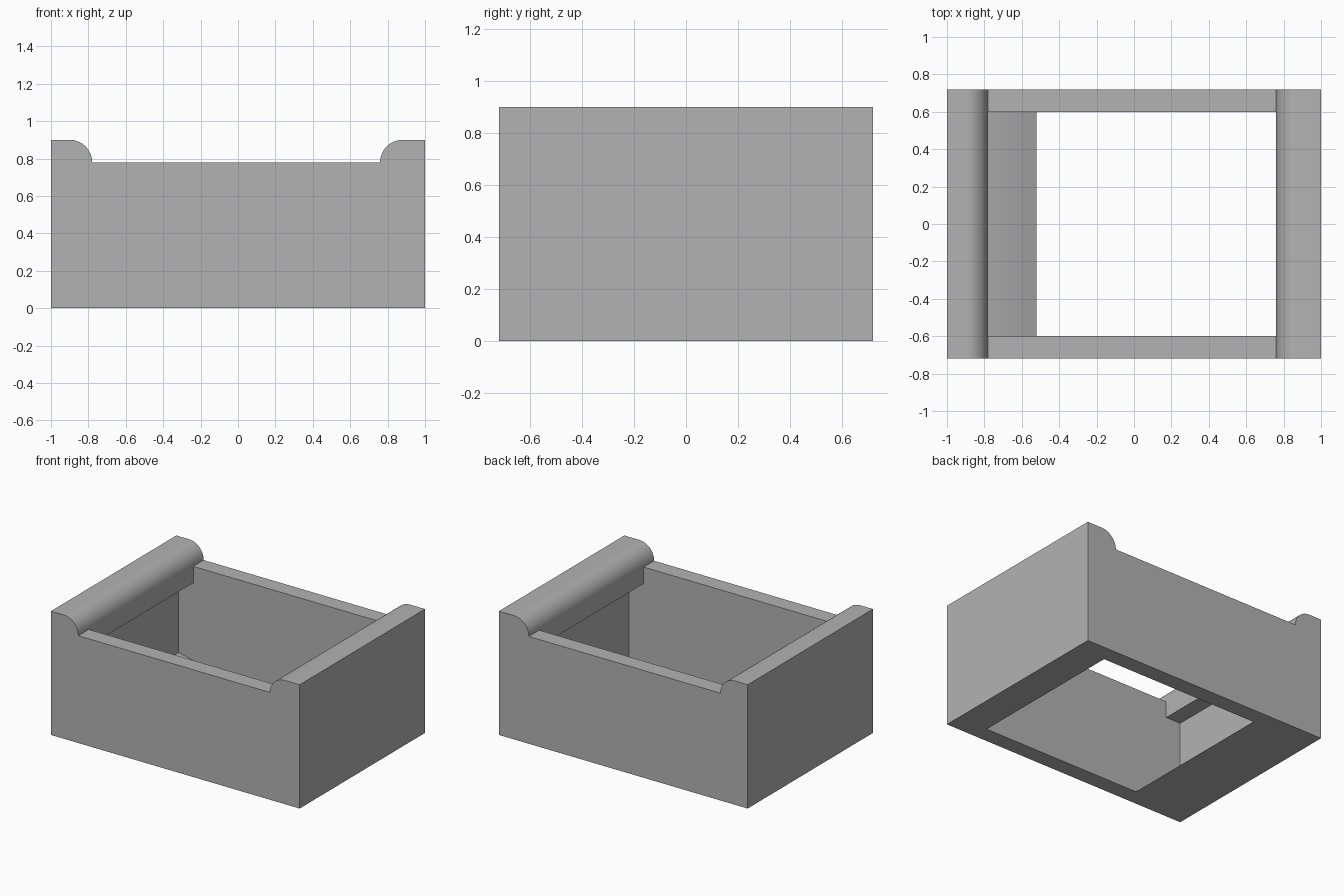
import bpy, bmesh, math

if "Cube" in bpy.data.objects:
    bpy.data.objects.remove(bpy.data.objects["Cube"], do_unlink=True)

grey = bpy.data.materials.new("plain grey")
grey.use_nodes = True
colour = (0.45, 0.45, 0.45, 1)
grey.diffuse_color = colour
grey.node_tree.nodes["Principled BSDF"].inputs["Base Color"].default_value = colour

OUT, IN = 0.72, 0.6          # half depth outside and inside
TOP, RIM, UNDER = 0.9, 0.78, 0.66
R = 0.12                     # lip radius and wall thickness
LEFT, RIGHT = -0.9, 0.88     # lip centres, also the cavity end walls
HOLE_L, HOLE_R = -0.52, 0.76  # bottom opening


def lip(cx, side):
    """Quarter round from the flat top down to the rim."""
    steps = 16
    return [(cx + side * R * math.sin(a), RIM + R * math.cos(a))
            for a in (math.pi / 2 * i / steps for i in range(steps + 1))]


def ramp(x0, z0, x1, bulge):
    """Gently bowed floor falling to the bottom opening."""
    steps = 10
    return [(x0 + (x1 - x0) * t, z0 * (1 - t) + bulge * 4 * t * (1 - t))
            for t in (i / steps for i in range(steps + 1))]


bm = bmesh.new()


def strip(path, y0, y1):
    for (xa, za), (xb, zb) in zip(path, path[1:]):
        bm.faces.new([bm.verts.new(p) for p in
                      ((xa, y0, za), (xb, y0, zb), (xb, y1, zb), (xa, y1, za))])


def cap(path, y):
    bm.faces.new([bm.verts.new((x, y, z)) for x, z in path])


# section outlines, both running from the rim to the bottom opening
left_out = lip(LEFT, 1)[::-1] + [(-1, TOP), (-1, 0), (HOLE_L, 0)]
right_out = lip(RIGHT, -1)[::-1] + [(1, TOP), (1, 0), (HOLE_R, 0)]
left_in = [(LEFT + R, RIM), (LEFT + R, UNDER), (LEFT, UNDER)] + ramp(LEFT, 0.12, HOLE_L, 0.015)
right_in = [(RIGHT - R, RIM), (RIGHT - R, UNDER), (RIGHT, UNDER)] + ramp(RIGHT, 0.04, HOLE_R, 0)

# outer shell and lips, undercut cavity ends
for path in (left_out, right_out):
    for y0, y1 in ((-OUT, -IN), (-IN, IN), (IN, OUT)):
        strip(path, y0, y1)
for path in (left_in, right_in):
    strip(path, -IN, IN)

# front and back walls
for s in (-1, 1):
    strip([left_out[0], right_out[0]], s * IN, s * OUT)
    strip([left_out[-1], right_out[-1]], s * IN, s * OUT)
    cap(left_out + right_out[::-1], s * OUT)
    cap(left_in + right_in[::-1], s * IN)

bmesh.ops.remove_doubles(bm, verts=bm.verts, dist=0.0005)
bmesh.ops.recalc_face_normals(bm, faces=bm.faces)
mesh = bpy.data.meshes.new("open_box")
bm.to_mesh(mesh)
bm.free()
mesh.materials.append(grey)
box = bpy.data.objects.new("open_box", mesh)
bpy.context.collection.objects.link(box)
bpy.context.view_layer.objects.active = box
box.select_set(True)
bpy.ops.object.shade_smooth_by_angle(angle=math.radians(30))
